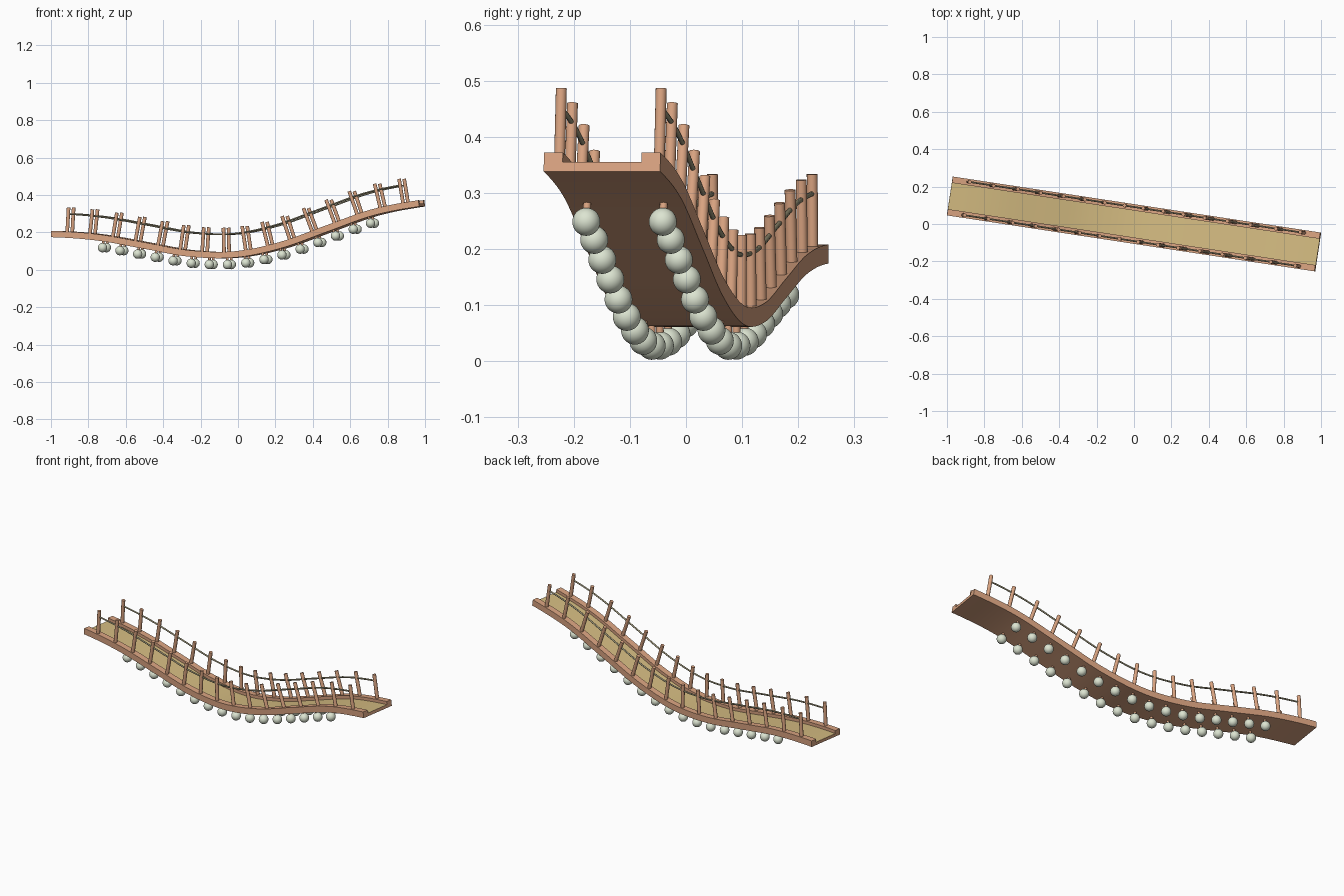
import bpy, bmesh, math
from mathutils import Vector, Matrix

if "Cube" in bpy.data.objects:
    bpy.data.objects.remove(bpy.data.objects["Cube"])

TURN = -math.atan2(0.15, 0.985)      # bridge runs slightly diagonally
HALF = 0.9963                        # half length
HEIGHTS = [0.168, 0.174, 0.156, 0.113, 0.070, 0.065, 0.115, 0.203, 0.290, 0.338, 0.362]


def underside(s):
    """Smooth curve through the underside heights, s from -1 to 1."""
    t = (s + 1) * 4
    i = max(0, min(7, int(math.floor(t))))
    t -= i
    a, b, c, d = HEIGHTS[i:i + 4]
    return 0.5 * (2*b + (c - a)*t + (2*a - 5*b + 4*c - d)*t*t + (3*b - a - 3*c + d)*t**3)


def frame(s):
    """Point on the underside and the upward normal there."""
    e = 0.002
    slope = (underside(min(1, s + e)) - underside(max(-1, s - e)))
    slope /= (min(1, s + e) - max(-1, s - e)) * HALF
    return Vector((s * HALF, 0, underside(s))), Vector((-slope, 0, 1)).normalized()


def at(s, side, up):
    p, n = frame(s)
    return p + n * up + Vector((0, side, 0))


def material(name, rgb):
    m = bpy.data.materials.new(name)
    m.diffuse_color = (*rgb, 1)
    m.use_nodes = True
    m.node_tree.nodes["Principled BSDF"].inputs["Base Color"].default_value = m.diffuse_color
    return m


wood = material("red_wood", (0.70, 0.37, 0.22))
gold = material("gold_planks", (0.66, 0.50, 0.22))
sage = material("sage_floats", (0.72, 0.78, 0.64))
cord = material("dark_rope", (0.33, 0.30, 0.19))


def finish(bm, name, mats, angle=40):
    bmesh.ops.recalc_face_normals(bm, faces=bm.faces)
    me = bpy.data.meshes.new(name)
    bm.to_mesh(me)
    bm.free()
    for m in mats:
        me.materials.append(m)
    ob = bpy.data.objects.new(name, me)
    bpy.context.collection.objects.link(ob)
    ob.rotation_euler.z = TURN
    bpy.ops.object.select_all(action='DESELECT')
    ob.select_set(True)
    bpy.context.view_layer.objects.active = ob
    bpy.ops.object.shade_smooth_by_angle(angle=math.radians(angle))
    return ob


def sweep(bm, section, stations, gold_edge=None):
    """Carry a closed (side, up) section along the bridge, with end caps."""
    rings = [[bm.verts.new(at(s, y, h)) for y, h in section] for s in stations]
    k = len(section)
    for r0, r1 in zip(rings, rings[1:]):
        for j in range(k):
            f = bm.faces.new((r0[j], r0[(j+1) % k], r1[(j+1) % k], r1[j]))
            f.material_index = 1 if j == gold_edge else 0
    bm.faces.new(rings[0])
    bm.faces.new(rings[-1])


def rod(bm, a, b, r, sides=16):
    d = b - a
    m = Matrix.Translation((a + b) / 2) @ Vector((0, 0, 1)).rotation_difference(d).to_matrix().to_4x4()
    bmesh.ops.create_cone(bm, cap_ends=True, segments=sides, radius1=r, radius2=r,
                          depth=d.length, matrix=m)


def spread(n, end):
    return [-end + 2 * end * i / (n - 1) for i in range(n)]


# deck with raised curbs
W, INNER = 0.105, 0.071
section = [(-W, 0), (W, 0), (W, 0.034), (INNER, 0.034), (INNER, 0.017),
           (-INNER, 0.017), (-INNER, 0.034), (-W, 0.034)]
bm = bmesh.new()
sweep(bm, section, spread(65, 1), gold_edge=4)
finish(bm, "bridge_deck", [wood, gold])

for label, side in (("front", -1), ("back", 1)):
    # railing posts
    bm = bmesh.new()
    for s in spread(16, 0.915):
        rod(bm, at(s, side * 0.09, 0.030), at(s, side * 0.09, 0.163), 0.0098)
    finish(bm, label + "_railing_posts", [wood])

    # hand rope threaded through the posts
    bm = bmesh.new()
    ring = [(side * 0.09 + 0.0045 * math.cos(a), 0.128 + 0.0045 * math.sin(a))
            for a in [math.tau * i / 10 for i in range(10)]]
    sweep(bm, ring, spread(61, 0.915))
    finish(bm, label + "_hand_rope", [cord])

    # short pegs and round floats under the deck
    pegs, floats = bmesh.new(), bmesh.new()
    for s in spread(16, 0.72):
        rod(pegs, at(s, side * 0.069, 0.004), at(s, side * 0.069, -0.02), 0.007, 12)
        bmesh.ops.create_uvsphere(floats, u_segments=24, v_segments=14, radius=0.025,
                                  matrix=Matrix.Translation(at(s, side * 0.069, -0.0345)))
    finish(pegs, label + "_float_pegs", [wood])
    finish(floats, label + "_floats", [sage])
